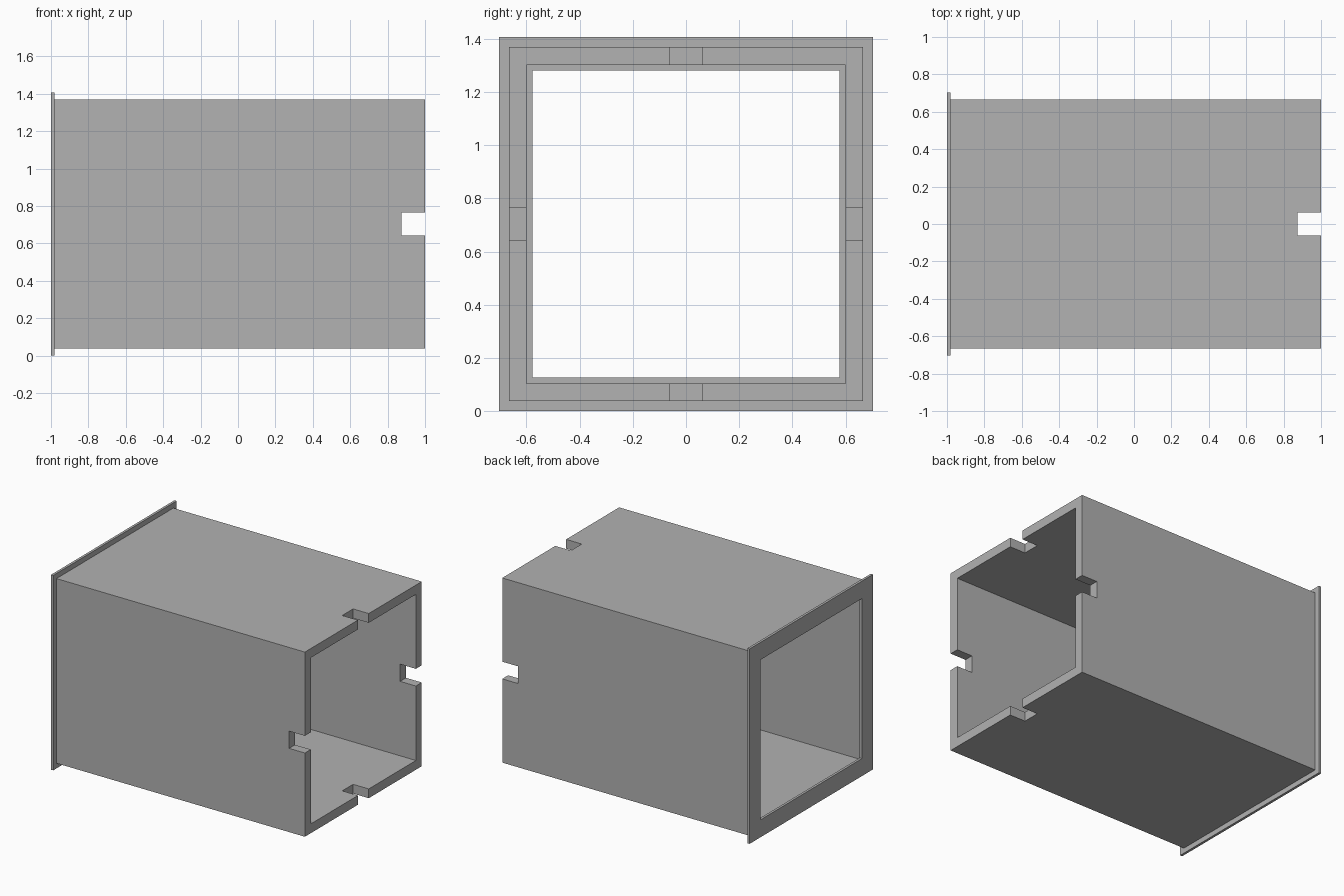
import bpy
import bmesh
from mathutils import Matrix, Vector

if "Cube" in bpy.data.objects:
    bpy.data.objects.remove(bpy.data.objects["Cube"], do_unlink=True)

MID_Z = 0.703          # height of the tube axis
FLANGE_X = -0.982      # joint between flange and tube
NOTCH_DEPTH, NOTCH_WIDTH = 0.125, 0.124

grey = bpy.data.materials.new("plain grey")
grey.use_nodes = True
colour = (0.445, 0.445, 0.445, 1)
grey.diffuse_color = colour
grey.node_tree.nodes["Principled BSDF"].inputs["Base Color"].default_value = colour


def finish(name, bm):
    bmesh.ops.recalc_face_normals(bm, faces=bm.faces)
    mesh = bpy.data.meshes.new(name)
    bm.to_mesh(mesh)
    bm.free()
    mesh.materials.append(grey)
    obj = bpy.data.objects.new(name, mesh)
    obj.location.z = MID_Z
    bpy.context.collection.objects.link(obj)
    return obj


def square_ring(name, x0, x1, outer, inner):
    """Hollow square section running along x; outer and inner are half widths."""
    bm = bmesh.new()
    corners = [(-1, -1), (1, -1), (1, 1), (-1, 1)]
    loops = [[bm.verts.new((x, y * r, z * r)) for y, z in corners]
             for x, r in ((x0, outer), (x1, outer), (x1, inner), (x0, inner))]
    for a, b in zip(loops, loops[1:] + loops[:1]):
        for i in range(4):
            j = (i + 1) % 4
            bm.faces.new((a[i], a[j], b[j], b[i]))
    return finish(name, bm)


# Flange at one end, open tube body
square_ring("end_flange", -1, FLANGE_X, 0.703, 0.577)
tube = square_ring("square_tube", FLANGE_X, 1, 0.666, 0.599)

# Locking notch in the middle of each wall at the open end
bm = bmesh.new()
for direction in ((0, 1, 0), (0, -1, 0), (0, 0, 1), (0, 0, -1)):
    d = Vector(direction)
    size = [NOTCH_DEPTH * 2] + [0.2 if c else NOTCH_WIDTH for c in direction[1:]]
    place = Matrix.Translation(Vector((1, 0, 0)) + d * 0.633)
    bmesh.ops.create_cube(bm, size=1, matrix=place @ Matrix.Diagonal((*size, 1)))
cutter = finish("notch_cutter", bm)
cutter.hide_render = True

cut = tube.modifiers.new("notches", "BOOLEAN")
cut.operation = "DIFFERENCE"
cut.solver = "EXACT"
cut.object = cutter
bpy.context.view_layer.objects.active = tube
bpy.ops.object.modifier_apply(modifier=cut.name)
bpy.data.objects.remove(cutter, do_unlink=True)
